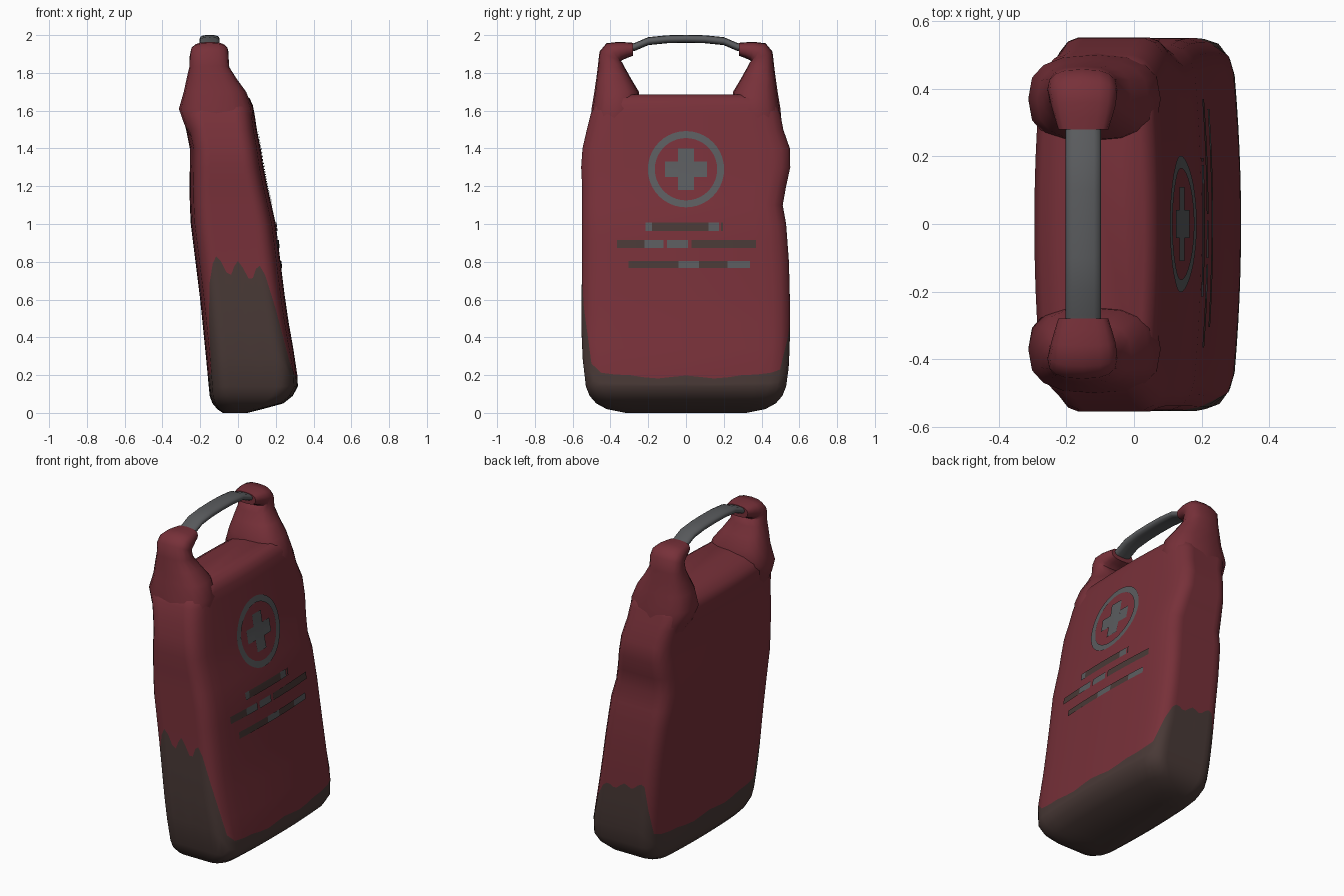
import bpy, bmesh, math

if "Cube" in bpy.data.objects:
    bpy.data.objects.remove(bpy.data.objects["Cube"])


def mat(name, rgb):
    m = bpy.data.materials.new(name)
    m.diffuse_color = (*rgb, 1)
    m.use_nodes = True
    m.node_tree.nodes["Principled BSDF"].inputs["Base Color"].default_value = m.diffuse_color
    return m


RED = mat("red fabric", (0.185, 0.030, 0.041))
BROWN = mat("dark brown base", (0.066, 0.041, 0.037))
GREY = mat("grey", (0.102, 0.106, 0.112))

# z, back x, front x, half width at -y, half width at +y
PROFILE = [
    (0.00, -0.08, 0.05, 0.32, 0.32), (0.02, -0.11, 0.13, 0.42, 0.42),
    (0.05, -0.135, 0.24, 0.475, 0.475), (0.09, -0.15, 0.29, 0.51, 0.51),
    (0.14, -0.155, 0.317, 0.53, 0.53), (0.25, -0.165, 0.312, 0.545, 0.545),
    (0.40, -0.18, 0.28, 0.553, 0.55), (0.60, -0.20, 0.25, 0.553, 0.55),
    (0.80, -0.225, 0.225, 0.55, 0.545), (1.00, -0.25, 0.20, 0.55, 0.53),
    (1.10, -0.255, 0.178, 0.55, 0.512), (1.20, -0.257, 0.155, 0.55, 0.53),
    (1.30, -0.255, 0.135, 0.555, 0.552), (1.40, -0.255, 0.12, 0.548, 0.55),
    (1.50, -0.275, 0.10, 0.525, 0.515), (1.58, -0.295, 0.088, 0.505, 0.50),
    (1.63, -0.275, 0.078, 0.48, 0.48), (1.665, -0.22, 0.062, 0.44, 0.44),
    (1.685, -0.13, 0.03, 0.38, 0.38)]


def dims(z):
    for p, q in zip(PROFILE, PROFILE[1:]):
        if z <= q[0]:
            f = (z - p[0]) / (q[0] - p[0])
            return [a + (b - a) * f for a, b in zip(p[1:], q[1:])]
    return PROFILE[-1][1:]


def bulge(y):
    return 0.02 * (y / 0.45) ** 2


def finish(bm, name, mats, angle=40):
    bmesh.ops.recalc_face_normals(bm, faces=bm.faces)
    me = bpy.data.meshes.new(name)
    bm.to_mesh(me)
    bm.free()
    for m in mats:
        me.materials.append(m)
    ob = bpy.data.objects.new(name, me)
    bpy.context.collection.objects.link(ob)
    bpy.ops.object.select_all(action='DESELECT')
    ob.select_set(True)
    bpy.context.view_layer.objects.active = ob
    bpy.ops.object.shade_smooth_by_angle(angle=math.radians(angle))
    return ob


def loft(rings, rule=lambda i: 0):
    """Skin closed rings of points, cap both ends."""
    bm = bmesh.new()
    vs = [[bm.verts.new(p) for p in r] for r in rings]
    n = len(vs[0])
    for i in range(len(vs) - 1):
        for j in range(n):
            k = (j + 1) % n
            f = bm.faces.new((vs[i][j], vs[i][k], vs[i + 1][k], vs[i + 1][j]))
            f.material_index = rule(i)
    bm.faces.new(vs[0][::-1]).material_index = rule(0)
    bm.faces.new(vs[-1]).material_index = rule(len(vs))
    return bm


# Bag body: rounded-rectangle columns, one ring follows the ragged base edge
corners = [(1, -1), (1, 1), (-1, 1), (-1, -1), (1, -1)]
columns = []
for k in range(4):
    (a0, b0), (a1, b1) = corners[k], corners[k + 1]
    n = 12
    for i in range(n + 1):
        f = i / n
        columns.append((a0 + (a1 - a0) * f, b0 + (b1 - b0) * f, k * math.pi / 2))
    for deg in (30, 60):
        columns.append((a1, b1, k * math.pi / 2 + math.radians(deg)))


def body_point(col, z):
    a, b, t = col
    x0, x1, wm, wp = dims(z)
    r = min(0.09, 0.42 * (x1 - x0))
    y = (wp - wm) / 2 + b * ((wm + wp) / 2 - r) + r * math.sin(t)
    x = (x0 + x1) / 2 + a * ((x1 - x0) / 2 - r) + r * math.cos(t)
    return (x - bulge(y) * math.cos(t), y, z)


def base_height(col):
    a, b, t = col
    s, c = math.sin(t), math.cos(t)
    top = 0.76 if s < 0 else 0.5
    power = 1 if s < 0 and c < -0.01 else 3
    h = 0.19 + (top - 0.19) * abs(s) ** power
    if abs(s) > 0.99:
        h += (0.045 if s < 0 else 0.015) * math.cos(2.5 * math.pi * a) - 0.03 * a
    elif abs(c) > 0.99:
        h += 0.008 * math.cos(9 * b) + 0.03 * abs(b) ** 6
    return h


def column_heights(col):
    h = base_height(col)
    zs = [0, 0.02, 0.05, 0.09, 0.14]
    zs += [0.14 + (h - 0.14) * i / 4 for i in range(1, 5)]
    zs += [h + (0.9 - h) * i / 5 for i in range(1, 6)]
    return zs + [p[0] for p in PROFILE if p[0] > 0.95]


grid = [[body_point(c, z) for z in column_heights(c)] for c in columns]
finish(loft(list(zip(*grid)), lambda i: 1 if i < 8 else 0), "bag_body", [RED, BROWN])

# Ears: pinched corners that turn inwards to hold the handle
# centre x, y, z, half x, half thickness, tilt in degrees
EAR = [(-0.08, 0.40, 1.42, 0.15, 0.11, 0), (-0.105, 0.385, 1.53, 0.18, 0.122, 0),
       (-0.117, 0.37, 1.61, 0.196, 0.130, 0), (-0.122, 0.367, 1.70, 0.165, 0.118, 0),
       (-0.14, 0.383, 1.77, 0.132, 0.092, 0), (-0.152, 0.394, 1.83, 0.106, 0.073, 5),
       (-0.153, 0.398, 1.885, 0.103, 0.066, 25), (-0.151, 0.383, 1.908, 0.101, 0.062, 52),
       (-0.15, 0.35, 1.915, 0.095, 0.050, 78), (-0.15, 0.315, 1.92, 0.085, 0.042, 90),
       (-0.15, 0.28, 1.925, 0.074, 0.034, 90)]


def rounded(n, e=0.75):
    pts = []
    for i in range(n):
        t = 2 * math.pi * i / n
        c, s = math.cos(t), math.sin(t)
        pts.append((math.copysign(abs(c) ** e, c), math.copysign(abs(s) ** e, s)))
    return pts


for side, name in ((1, "ear_back"), (-1, "ear_front")):
    rings = []
    for cx, cy, cz, hx, ht, tilt in EAR:
        t = math.radians(tilt)
        rings.append([(cx + hx * u, side * (cy + ht * v * math.cos(t)),
                       cz + ht * v * math.sin(t)) for u, v in rounded(16)])
    finish(loft(rings), name, [RED], 50)

# Handle: flattened, slightly arched bar
path = [(-0.32, 1.925), (-0.27, 1.938), (-0.20, 1.968), (-0.10, 1.978), (0, 1.98),
        (0.10, 1.978), (0.20, 1.968), (0.27, 1.938), (0.32, 1.925)]
rings = [[(-0.15 + 0.053 * u, y, z + 0.021 * v) for u, v in rounded(12)] for y, z in path]
finish(loft(rings), "handle", [GREY], 50)


# Painted marks that hug the front panel
def on_front(y, z):
    return (dims(z)[1] - bulge(y) + 0.005, y, z)


def patch(bm, fn, nu, nv):
    vs = [[bm.verts.new(on_front(*fn(i / nu, j / nv))) for j in range(nv + 1)]
          for i in range(nu + 1)]
    for i in range(nu):
        for j in range(nv):
            bm.faces.new((vs[i][j], vs[i + 1][j], vs[i + 1][j + 1], vs[i][j + 1]))


def box(bm, y0, y1, z0, z1):
    patch(bm, lambda u, v: (y0 + (y1 - y0) * u, z0 + (z1 - z0) * v), 4, 4)


def mark(bm, name, m):
    ob = finish(bm, name, [m])
    if ob.data.polygons[0].normal.x < 0:
        ob.data.flip_normals()


bm = bmesh.new()
patch(bm, lambda u, v: ((0.165 + 0.037 * v) * math.cos(2 * math.pi * u),
                        1.29 + (0.165 + 0.037 * v) * math.sin(2 * math.pi * u)), 40, 1)
mark(bm, "front_ring", GREY)

bm = bmesh.new()
box(bm, -0.042, 0.042, 1.18, 1.40)
box(bm, -0.11, -0.042, 1.25, 1.33)
box(bm, 0.042, 0.11, 1.25, 1.33)
mark(bm, "front_plus", GREY)

# Worn stripes: z centre, half height, dark spans, grey spans
STRIPES = [(0.985, 0.022, [(-0.18, 0.12), (0.185, 0.195)], [(-0.215, -0.18), (0.12, 0.175)]),
           (0.895, 0.021, [(-0.365, -0.22), (0.03, 0.37)], [(-0.22, -0.12), (-0.10, 0.01)]),
           (0.785, 0.019, [(-0.305, -0.04), (0.07, 0.22)], [(-0.04, 0.07), (0.22, 0.34)])]
for col, name, m in ((2, "dark_stripes", BROWN), (3, "grey_stripes", GREY)):
    bm = bmesh.new()
    for row in STRIPES:
        for y0, y1 in row[col]:
            box(bm, y0, y1, row[0] - row[1], row[0] + row[1])
    mark(bm, name, m)
